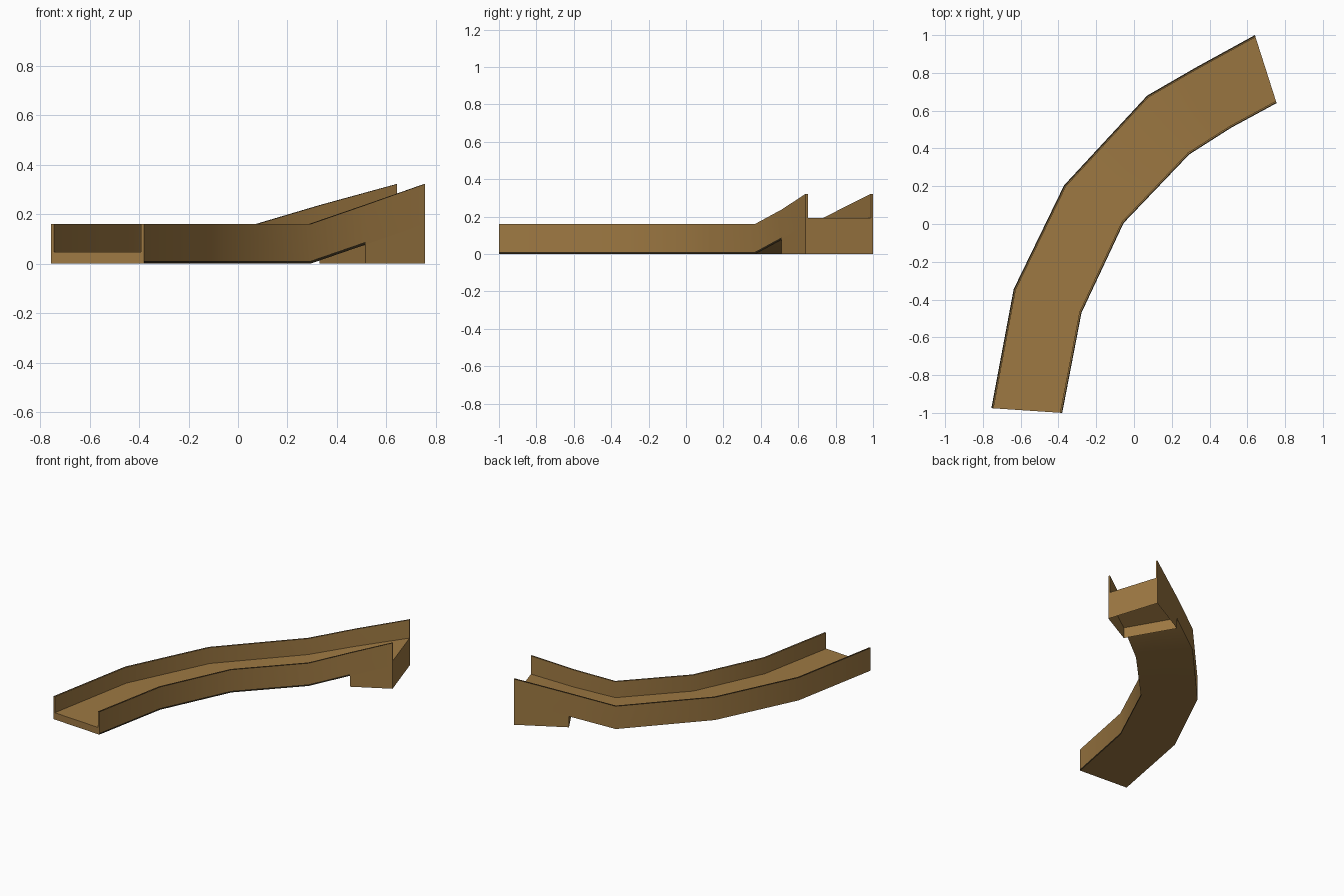
import bpy, bmesh, math
from mathutils import Vector

if "Cube" in bpy.data.objects:
    bpy.data.objects.remove(bpy.data.objects["Cube"])

wood = bpy.data.materials.new("brown wood")
wood.diffuse_color = (0.34, 0.19, 0.055, 1)
wood.use_nodes = True
wood.node_tree.nodes["Principled BSDF"].inputs["Base Color"].default_value = wood.diffuse_color
dark = bpy.data.materials.new("dark edge")
dark.diffuse_color = (0.03, 0.02, 0.008, 1)
dark.use_nodes = True
dark.node_tree.nodes["Principled BSDF"].inputs["Base Color"].default_value = dark.diffuse_color

WALL_H, FLOOR_H, WALL_T, BAND = 0.16, 0.048, 0.012, 0.011
FLOOR_RISE = 0.9  # the floor climbs slightly less than the walls

# Stations along the curve: outer edge, inner edge, rise of the track
stations = [
    ((-0.755, -0.975), (-0.38, -1.0), 0.0),
    ((-0.637, -0.345), (-0.278, -0.47), 0.0),
    ((-0.37, 0.205), (-0.055, 0.005), 0.0),
    ((0.07, 0.68), (0.292, 0.368), 0.0),
    ((0.33, 0.83), (0.515, 0.51), 0.077),
    ((0.64, 1.0), (0.755, 0.64), 0.162),
]


def make_object(name, bm):
    mesh = bpy.data.meshes.new(name)
    bm.to_mesh(mesh)
    bm.free()
    mesh.materials.append(wood)
    mesh.materials.append(dark)
    obj = bpy.data.objects.new(name, mesh)
    bpy.context.collection.objects.link(obj)
    return obj


# Channel: U-shaped section swept through the stations
bm = bmesh.new()
rings = []
for outer, inner, rise in stations:
    a, b = Vector(outer), Vector(inner)
    t = WALL_T / (b - a).length
    floor = FLOOR_H - rise * (1 - FLOOR_RISE)
    section = [(0, 0), (0, WALL_H), (t * 0.6, WALL_H), (t, WALL_H), (t, floor),
               (1 - t, floor), (1 - t, WALL_H), (1 - t * 0.5, WALL_H),
               (1, WALL_H), (1, BAND), (1, 0)]
    ring = []
    for f, z in section:
        p = a.lerp(b, f)
        ring.append(bm.verts.new((p.x, p.y, z + rise)))
    rings.append(ring)

# Worn dark edges: part of each wall top, and the foot of the inner wall
OUTER_TOP, INNER_TOP, INNER_FOOT = 1, 7, 9
count = len(rings[0])
for k, (r, s) in enumerate(zip(rings, rings[1:])):
    for i in range(count):
        j = (i + 1) % count
        face = bm.faces.new((r[i], r[j], s[j], s[i]))
        if i in (OUTER_TOP, INNER_TOP) or (i == INNER_FOOT and k < 4):
            face.material_index = 1
# End faces
for r in (rings[0], rings[-1]):
    bm.faces.new(r)
bmesh.ops.recalc_face_normals(bm, faces=bm.faces)
bmesh.ops.triangulate(bm, faces=[f for f in bm.faces if len(f.verts) > 4])
channel = make_object("curved_channel", bm)

# Smooth shading along the bend, sharp at the channel's corners
bpy.context.view_layer.objects.active = channel
channel.select_set(True)
bpy.ops.object.shade_smooth_by_angle(angle=math.radians(30))

# Support: open-bottomed skirt under the raised end
bm = bmesh.new()
(oa, ia, za), (ob, ib, zb) = stations[-2:]
corners = [(oa, za), (ia, za), (ib, zb), (ob, zb)]
low = [bm.verts.new((x, y, 0)) for (x, y), z in corners]
high = [bm.verts.new((x, y, z)) for (x, y), z in corners]
for i in range(4):
    j = (i + 1) % 4
    bm.faces.new((low[i], low[j], high[j], high[i]))
make_object("end_support", bm)
